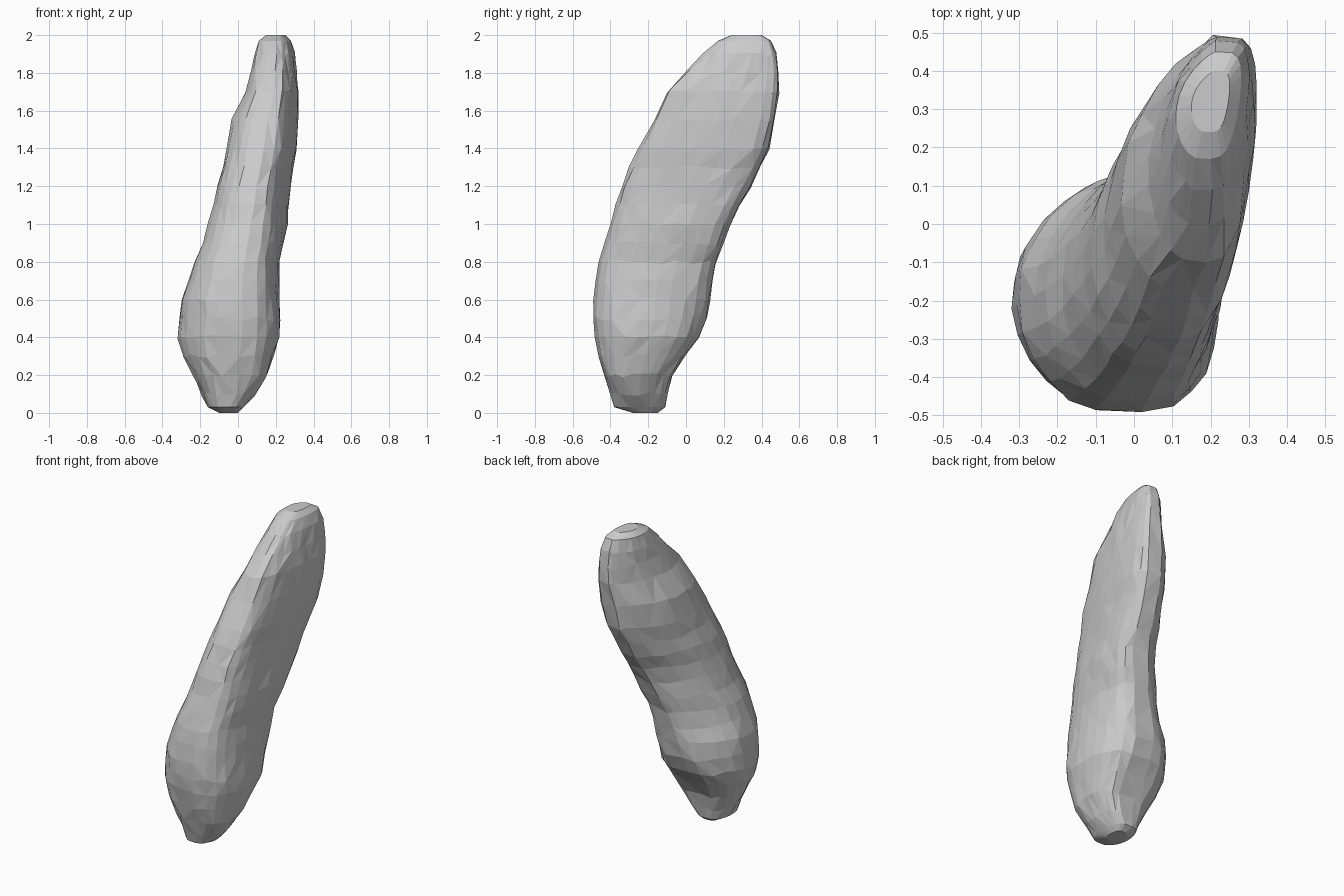
import bpy, bmesh, math, random

random.seed(4)
default = bpy.data.objects.get("Cube")
if default:
    bpy.data.objects.remove(default)

# Colour
grey = bpy.data.materials.new("stone grey")
grey.use_nodes = True
colour = (0.6, 0.6, 0.6, 1)
grey.diffuse_color = colour
grey.node_tree.nodes["Principled BSDF"].inputs["Base Color"].default_value = colour

# Slices of the stone: height, left and right limits in x, front and back limits in y
SLICES = [
    (0.00, -.10, .00, -.28, -.15),
    (0.03, -.16, .03, -.38, -.11),
    (0.10, -.19, .09, -.40, -.10),
    (0.20, -.24, .16, -.43, -.07),
    (0.30, -.29, .19, -.46, .00),
    (0.40, -.32, .22, -.48, .07),
    (0.50, -.31, .22, -.49, .11),
    (0.60, -.30, .22, -.49, .13),
    (0.70, -.26, .22, -.48, .14),
    (0.80, -.23, .22, -.46, .16),
    (0.90, -.19, .24, -.43, .20),
    (1.00, -.16, .26, -.40, .23),
    (1.10, -.13, .27, -.37, .28),
    (1.20, -.11, .28, -.34, .34),
    (1.30, -.08, .29, -.30, .39),
    (1.40, -.06, .31, -.25, .44),
    (1.55, -.03, .32, -.17, .47),
    (1.70, .04, .32, -.10, .49),
    (1.80, .07, .31, .00, .49),
    (1.90, .09, .30, .09, .48),
    (1.97, .11, .28, .17, .45),
    (2.00, .15, .25, .24, .40),
]
SIDES = 24


def power(value, exponent):
    return math.copysign(abs(value) ** exponent, value)


def mix(low, high, factor):
    return low + (high - low) * factor


def outline(height):
    """Unit cross-section: flat on one side, bulging on the other, skewed and more pointed towards the top."""
    waist = min(1, max(0, (height - 0.3) / 0.5))
    upper = min(1, max(0, (height - 0.5) / 0.6))
    flat = mix(0.5, 0.38, upper)
    front_bulge = mix(0.95, 1.15, upper)
    back_bulge = mix(0.75, 1.6, waist)
    skew = mix(0, 0.25, upper)
    points = []
    for i in range(SIDES):
        a = math.tau * (i + 0.25) / SIDES
        c, s = math.cos(a), math.sin(a)
        bulge = front_bulge if s < 0 else back_bulge
        x = power(c, flat if c > 0 else bulge)
        points.append((x + skew * s, s))
    return points


def fit(values, low, high):
    a, b = min(values), max(values)
    return [mix(low, high, (v - a) / (b - a)) for v in values]


# Stone body, lofted with slightly uneven facets
bm = bmesh.new()
rings = []
for z, left, right, front, back in SLICES:
    shape = outline(z)
    xs = fit([p[0] for p in shape], left, right)
    ys = fit([p[1] for p in shape], front, back)
    rough = 0.004 if 0.05 < z < 1.95 else 0
    ring = []
    for x, y in zip(xs, ys):
        dx, dy, dz = (random.uniform(-rough, rough) for axis in "xyz")
        ring.append(bm.verts.new((x + dx, y + dy, z + 3 * dz)))
    rings.append(ring)

for low, high in zip(rings, rings[1:]):
    for i in range(SIDES):
        j = (i + 1) % SIDES
        a, b, c, d = low[i], low[j], high[j], high[i]
        if random.random() < 0.5:
            bm.faces.new((a, b, c))
            bm.faces.new((a, c, d))
        else:
            bm.faces.new((a, b, d))
            bm.faces.new((b, c, d))

# Closed ends
bm.faces.new(rings[0][::-1])
bm.faces.new(rings[-1])
bmesh.ops.recalc_face_normals(bm, faces=bm.faces)

mesh = bpy.data.meshes.new("stone")
bm.to_mesh(mesh)
bm.free()
mesh.materials.append(grey)
stone = bpy.data.objects.new("stone", mesh)
bpy.context.collection.objects.link(stone)
